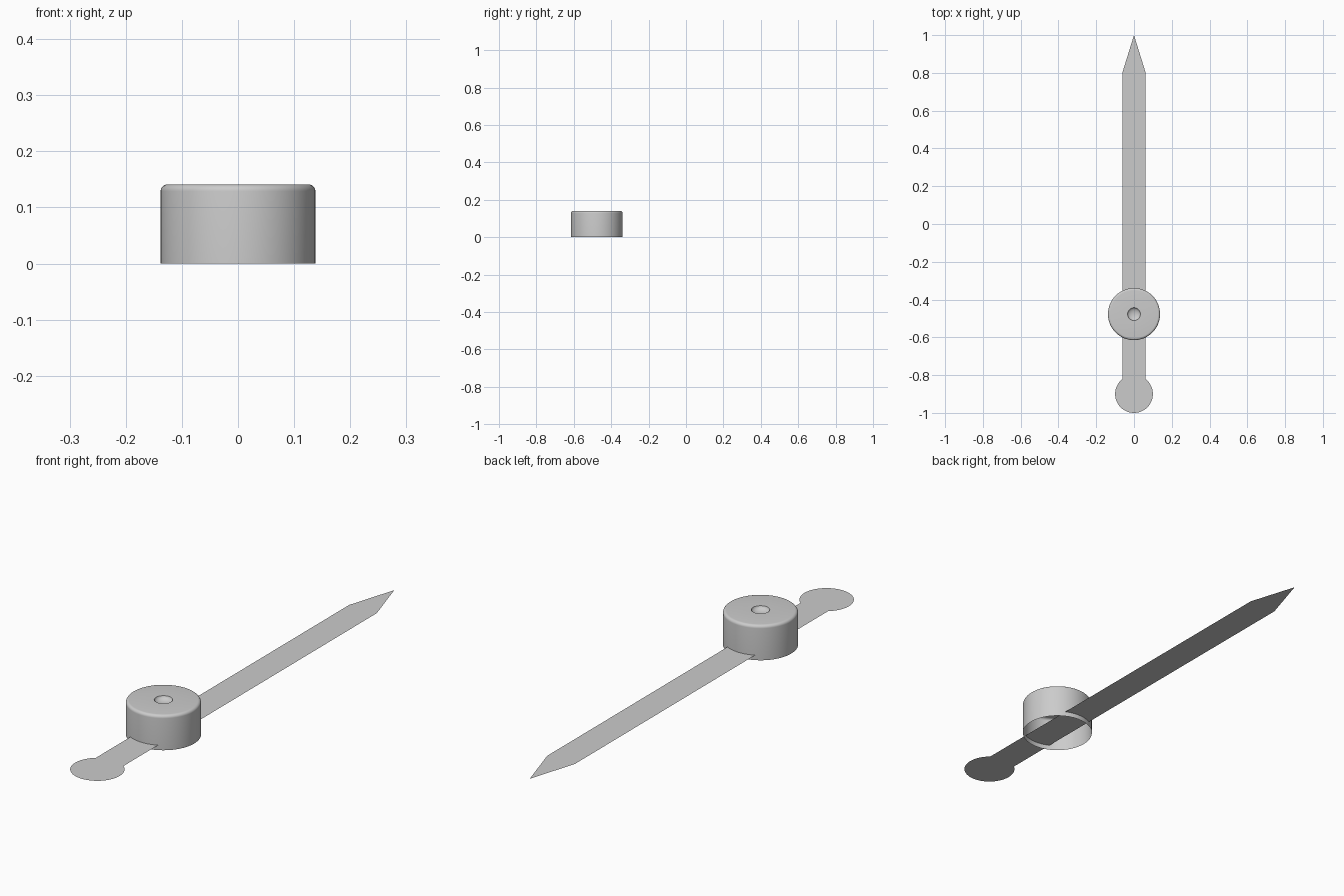
import bpy, bmesh, math

cube = bpy.data.objects.get("Cube")
if cube:
    bpy.data.objects.remove(cube)

grey = bpy.data.materials.new("light_grey")
grey.use_nodes = True
grey.diffuse_color = (0.6, 0.6, 0.6, 1)
grey.node_tree.nodes["Principled BSDF"].inputs["Base Color"].default_value = (0.6, 0.6, 0.6, 1)


def make_object(name, bm):
    mesh = bpy.data.meshes.new(name)
    bm.to_mesh(mesh)
    bm.free()
    obj = bpy.data.objects.new(name, mesh)
    bpy.context.collection.objects.link(obj)
    mesh.materials.append(grey)
    return obj


# Flat hand: pointed blade running into a round counterweight
HALF, RADIUS, TAIL_Y, HAND_Z = 0.062, 0.1, -0.9, 0.02
start = math.asin(HALF / RADIUS)
outline = [(-HALF, 0.8), (0, 1)]
outline.append((HALF, 0.8))
STEPS = 48
for i in range(STEPS + 1):
    a = start + (2 * math.pi - 2 * start) * i / STEPS
    outline.append((RADIUS * math.sin(a), TAIL_Y + RADIUS * math.cos(a)))
bm = bmesh.new()
face = bm.faces.new([bm.verts.new((x, y, HAND_Z)) for x, y in outline])
face.normal_update()
if face.normal.z < 0:
    face.normal_flip()
make_object("hand", bm)

# Hub cap: open-bottomed cup with rounded rim and a small dimple
R, H, ROUND, DIMPLE, DEPTH = 0.138, 0.141, 0.012, 0.034, 0.016
profile = [(R, 0)]
for i in range(7):
    a = math.pi / 2 * i / 6
    profile.append((R - ROUND + ROUND * math.cos(a), H - ROUND + ROUND * math.sin(a)))
for i in range(7):
    a = math.pi / 2 * i / 6
    profile.append((DIMPLE * math.cos(a), H - DEPTH * math.sin(a)))
bm = bmesh.new()
verts = [bm.verts.new((r, 0, z)) for r, z in profile]
edges = [bm.edges.new(pair) for pair in zip(verts, verts[1:])]
bmesh.ops.spin(bm, geom=verts + edges, cent=(0, 0, 0), axis=(0, 0, 1),
               angle=2 * math.pi, steps=64)
bmesh.ops.remove_doubles(bm, verts=bm.verts[:], dist=0.0001)
bmesh.ops.recalc_face_normals(bm, faces=bm.faces[:])
wall = max(bm.faces, key=lambda f: f.calc_center_median().x)
if wall.normal.x < 0:
    bmesh.ops.reverse_faces(bm, faces=bm.faces[:])
cap = make_object("hub_cap", bm)
cap.location.y = -0.477
bpy.ops.object.select_all(action="DESELECT")
cap.select_set(True)
bpy.context.view_layer.objects.active = cap
bpy.ops.object.shade_smooth_by_angle(angle=math.radians(40))
